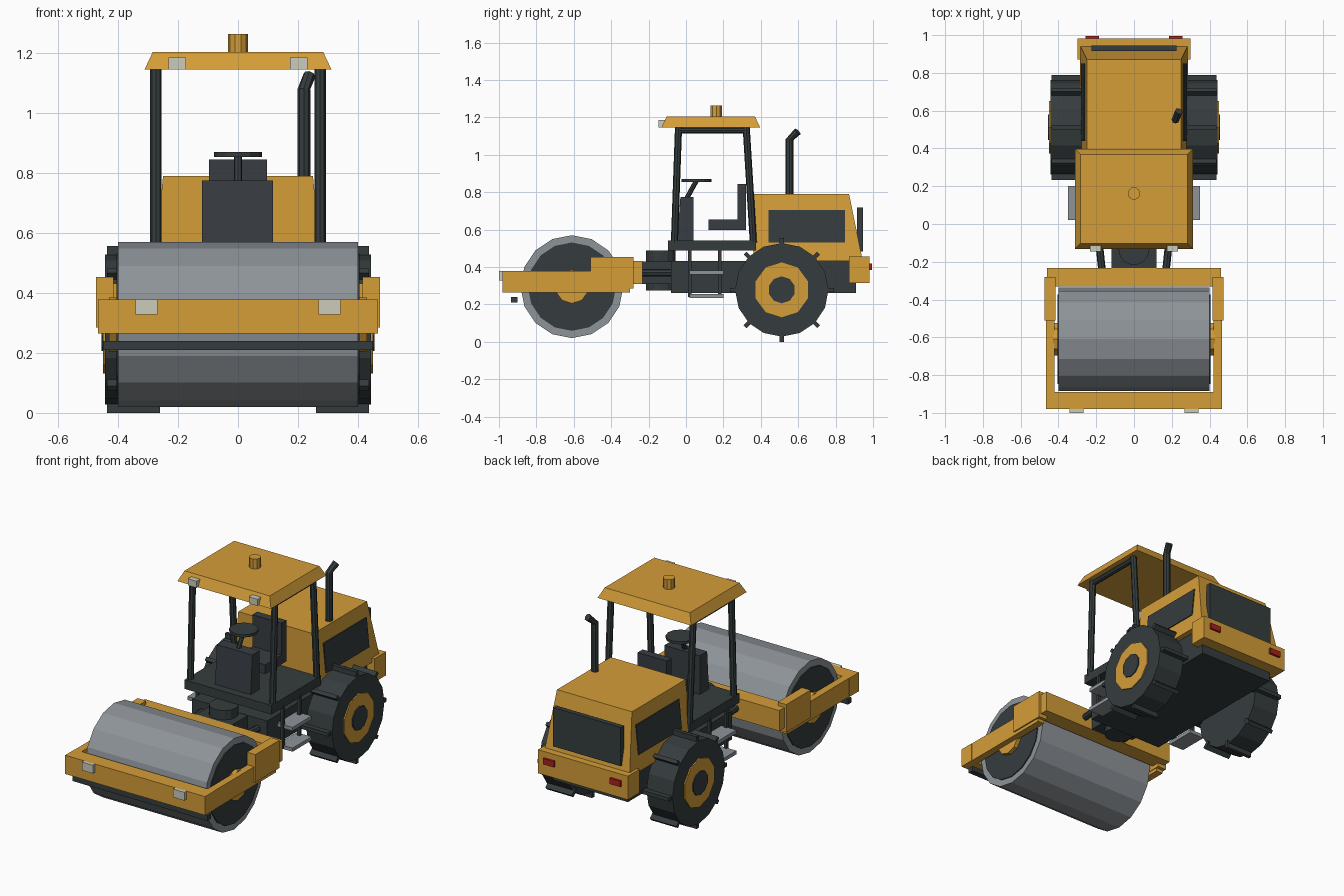
import bpy, bmesh, math
from mathutils import Vector

if "Cube" in bpy.data.objects:
    bpy.data.objects.remove(bpy.data.objects["Cube"], do_unlink=True)


def material(name, rgb):
    m = bpy.data.materials.new(name)
    m.use_nodes = True
    m.diffuse_color = (*rgb, 1)
    m.node_tree.nodes["Principled BSDF"].inputs["Base Color"].default_value = (*rgb, 1)
    return m


YELLOW = material("yellow paint", (0.66, 0.34, 0.04))
DARK = material("dark grey", (0.036, 0.046, 0.048))
SEAT = material("seat grey", (0.04, 0.046, 0.054))
STEEL = material("drum steel", (0.27, 0.295, 0.32))
LAMP = material("lamp glass", (0.6, 0.6, 0.5))
RED = material("tail red", (0.4, 0.015, 0.012))


def finish(name, bm, mat):
    bmesh.ops.recalc_face_normals(bm, faces=bm.faces)
    mesh = bpy.data.meshes.new(name)
    bm.to_mesh(mesh)
    bm.free()
    mesh.materials.append(mat)
    ob = bpy.data.objects.new(name, mesh)
    bpy.context.collection.objects.link(ob)
    return ob


def loft(name, low, high, mat):
    """Solid between two matching loops of points."""
    bm = bmesh.new()
    a = [bm.verts.new(p) for p in low]
    b = [bm.verts.new(p) for p in high]
    bm.faces.new(a)
    bm.faces.new(b)
    for i in range(len(a)):
        j = (i + 1) % len(a)
        bm.faces.new((a[i], a[j], b[j], b[i]))
    return finish(name, bm, mat)


def rect(x, y, z):
    return [(x[0], y[0], z), (x[1], y[0], z), (x[1], y[1], z), (x[0], y[1], z)]


def box(name, x, y, z, mat):
    return loft(name, rect(x, y, z[0]), rect(x, y, z[1]), mat)


def pair(name, x, y, z, mat):
    """Mirrored boxes on both sides."""
    box("left_" + name, x, y, z, mat)
    box("right_" + name, (-x[1], -x[0]), y, z, mat)


def rod(name, points, r, sides, mat):
    """Tube through points, with mitred rings."""
    pts = [Vector(p) for p in points]
    bm = bmesh.new()
    rings = []
    for i, p in enumerate(pts):
        d = (pts[min(i + 1, len(pts) - 1)] - pts[max(i - 1, 0)]).normalized()
        ref = Vector((0, 0, 1)) if abs(d.z) < 0.5 else Vector((1, 0, 0))
        u = (ref - d * ref.dot(d)).normalized()
        v = d.cross(u)
        angles = [math.tau * k / sides for k in range(sides)]
        rings.append([bm.verts.new(p + r * (math.cos(t) * u + math.sin(t) * v)) for t in angles])
    for a, b in zip(rings, rings[1:]):
        for k in range(sides):
            n = (k + 1) % sides
            bm.faces.new((a[k], a[n], b[n], b[k]))
    bm.faces.new(rings[0])
    bm.faces.new(rings[-1])
    return finish(name, bm, mat)


def axle_disc(name, x, y, z, r, sides, mat):
    return rod(name, [(x[0], y, z), (x[1], y, z)], r, sides, mat)


# Drum with end plates and hubs
DY, DZ = -0.61, 0.295
axle_disc("drum", (-0.4, 0.4), DY, DZ, 0.275, 16, STEEL)
axle_disc("drum_end_plates", (-0.406, 0.406), DY, DZ, 0.236, 16, DARK)
axle_disc("drum_hubs", (-0.43, 0.43), DY, DZ, 0.09, 10, YELLOW)

# Drum frame
box("front_beam", (-0.467, 0.467), (-0.98, -0.89), (0.265, 0.378), YELLOW)
box("rear_beam", (-0.46, 0.46), (-0.33, -0.232), (0.308, 0.432), YELLOW)
pair("side_beam", (0.42, 0.465), (-0.9, -0.3), (0.265, 0.378), YELLOW)
pair("raised_side_beam", (0.416, 0.473), (-0.51, -0.28), (0.285, 0.453), YELLOW)
pair("headlight", (0.268, 0.342), (-1.0, -0.975), (0.328, 0.378), LAMP)
box("scraper_bar", (-0.45, 0.45), (-0.935, -0.9), (0.21, 0.24), DARK)

# Articulation joint and steering rams
box("joint_yoke", (-0.12, 0.12), (-0.245, -0.05), (0.31, 0.43), DARK)
rod("joint_pivot", [(0, -0.135, 0.275), (0, -0.135, 0.487)], 0.082, 14, DARK)
for s, side in ((1, "left"), (-1, "right")):
    rod(side + "_steering_ram", [(s * 0.17, -0.24, 0.37), (s * 0.19, -0.05, 0.37)], 0.02, 8, DARK)

# Chassis, platform and steps
box("chassis", (-0.25, 0.25), (-0.08, 0.91), (0.26, 0.432), DARK)
box("platform", (-0.29, 0.29), (-0.095, 0.375), (0.487, 0.542), DARK)
pair("upper_step", (0.25, 0.35), (0.02, 0.2), (0.36, 0.382), STEEL)
pair("lower_step", (0.25, 0.35), (0.02, 0.2), (0.235, 0.257), STEEL)
for k, y in enumerate((0.012, 0.172)):
    pair("ladder_post_%d" % k, (0.274, 0.292), (y, y + 0.018), (0.24, 0.5), DARK)

# Engine hood with sloped rear and leaning sides
loft("engine_hood", rect((-0.285, 0.285), (0.36, 0.945), 0.432),
     rect((-0.25, 0.25), (0.36, 0.872), 0.79), YELLOW)
for s, side in ((1, "left"), (-1, "right")):
    def lean(z, out):
        return s * (0.285 - 0.098 * (z - 0.432) + out)
    panel = [(0.44, 0.53), (0.85, 0.53), (0.85, 0.705), (0.44, 0.705)]
    loft(side + "_side_grille", [(lean(z, -0.002), y, z) for y, z in panel],
         [(lean(z, 0.006), y, z) for y, z in panel], DARK)
box("rear_grille", (-0.226, 0.226), (0.915, 0.945), (0.483, 0.717), DARK)
box("rear_bumper", (-0.3, 0.3), (0.872, 0.982), (0.315, 0.457), YELLOW)
pair("tail_light", (0.185, 0.258), (0.975, 0.995), (0.385, 0.42), RED)
rod("exhaust_pipe", [(0.22, 0.553, 0.76), (0.22, 0.553, 1.08), (0.238, 0.597, 1.125)], 0.021, 8, DARK)

# Rear wheels with tread lugs
WY, WZ = 0.512, 0.278
for s, side in ((1, "left"), (-1, "right")):
    axle_disc(side + "_tyre", (s * 0.27, s * 0.443), WY, WZ, 0.25, 16, DARK)
    axle_disc(side + "_rim", (s * 0.3, s * 0.45), WY, WZ, 0.147, 10, YELLOW)
    axle_disc(side + "_hub", (s * 0.3, s * 0.456), WY, WZ, 0.072, 10, DARK)
    for k in range(8):
        a = math.tau * k / 8
        u = Vector((0, math.cos(a), math.sin(a)))
        v = Vector((0, -math.sin(a), math.cos(a))) * 0.011
        c = Vector((0, WY, WZ))
        section = [c + u * 0.23 - v, c + u * 0.278 - v, c + u * 0.278 + v, c + u * 0.23 + v]
        loft("%s_tread_lug_%d" % (side, k), [p + Vector((s * 0.26, 0, 0)) for p in section],
             [p + Vector((s * 0.437, 0, 0)) for p in section], DARK)

# Driver station
loft("control_console", rect((-0.12, 0.117), (-0.047, 0.04), 0.54),
     rect((-0.12, 0.117), (-0.03, 0.04), 0.775), SEAT)
rod("steering_column", [(0, 0.0, 0.76), (0, 0.055, 0.86)], 0.013, 8, DARK)
rod("steering_wheel", [(0, 0.055, 0.854), (0, 0.055, 0.87)], 0.08, 12, DARK)
box("seat_cushion", (-0.097, 0.097), (0.12, 0.31), (0.597, 0.653), SEAT)
box("seat_back", (-0.097, 0.097), (0.275, 0.322), (0.597, 0.845), SEAT)

# Canopy on four posts
for s, side in ((1, "left"), (-1, "right")):
    x = s * 0.274
    rod(side + "_front_post", [(x, -0.062, 0.53), (x, -0.04, 1.146)], 0.019, 8, DARK)
    rod(side + "_rear_post", [(x, 0.36, 0.53), (x, 0.322, 1.146)], 0.019, 8, DARK)
    rod(side + "_roof_rail", [(x, -0.04, 1.13), (x, 0.322, 1.13)], 0.016, 8, DARK)
loft("canopy_roof", rect((-0.312, 0.312), (-0.132, 0.397), 1.145),
     rect((-0.284, 0.284), (-0.104, 0.369), 1.204), YELLOW)
pair("canopy_lamp", (0.174, 0.232), (-0.146, -0.11), (1.146, 1.186), LAMP)
rod("beacon", [(0, 0.162, 1.2), (0, 0.162, 1.263)], 0.033, 10, YELLOW)
